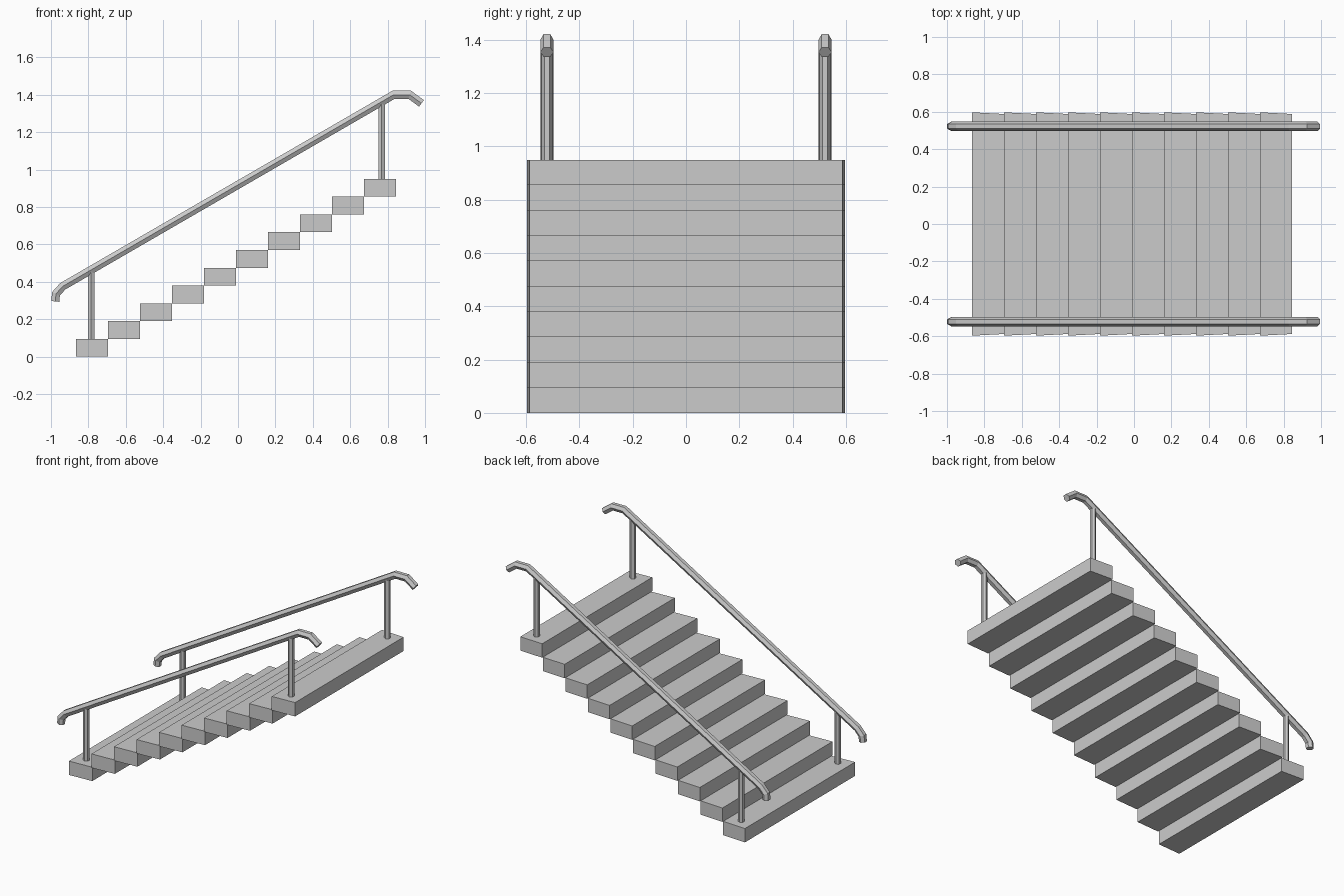
import bpy, bmesh
from math import cos, sin, pi
from mathutils import Vector

if "Cube" in bpy.data.objects:
    bpy.data.objects.remove(bpy.data.objects["Cube"])

STEPS, RISE, RUN, X0 = 10, 0.095, 0.171, -0.865
RAIL_Y = 0.522


def sweep(name, path, radius, y):
    """Six-sided tube along an x/z path with mitred bends, corners facing +-y."""
    pts = [Vector((x, y, z)) for x, z in path]
    side = Vector((0, 1, 0))
    bm = bmesh.new()
    rings = []
    for i, p in enumerate(pts):
        a = (p - pts[i - 1]).normalized() if i > 0 else None
        b = (pts[i + 1] - p).normalized() if i < len(pts) - 1 else None
        a, b = a or b, b or a
        t = (a + b).normalized()
        up = t.cross(side) / t.dot(a)
        rings.append([bm.verts.new(p + radius * (cos(k * pi / 3) * side + sin(k * pi / 3) * up))
                      for k in range(6)])
    for r, s in zip(rings, rings[1:]):
        for k in range(6):
            n = (k + 1) % 6
            bm.faces.new((r[k], r[n], s[n], s[k]))
    bm.faces.new(rings[0])
    bm.faces.new(rings[-1])
    finish(name, bm)


def finish(name, bm):
    bmesh.ops.recalc_face_normals(bm, faces=bm.faces)
    mesh = bpy.data.meshes.new(name)
    bm.to_mesh(mesh)
    bm.free()
    bpy.context.collection.objects.link(bpy.data.objects.new(name, mesh))


# Steps: blocks slightly narrower on the uphill side
for i in range(STEPS):
    bm = bmesh.new()
    bmesh.ops.create_cube(bm, size=1)
    for v in bm.verts:
        half = 0.597 if v.co.x < 0 else 0.588
        v.co = (X0 + RUN * (i + 0.5 + v.co.x),
                half if v.co.y > 0 else -half,
                RISE * (i + 0.5 + v.co.z))
    finish(f"step_{i + 1}", bm)

# Handrails with bent ends, and their posts
rail = [(-0.977, 0.295), (-0.973, 0.336), (-0.937, 0.376),
        (0.832, 1.400), (0.918, 1.400), (0.981, 1.354)]
for label, y in (("front", -RAIL_Y), ("back", RAIL_Y)):
    sweep(f"{label}_handrail", rail, 0.025, y)
    sweep(f"{label}_lower_post", [(-0.785, 0.09), (-0.785, 0.46)], 0.02, y)
    sweep(f"{label}_upper_post", [(0.768, 0.945), (0.768, 1.36)], 0.02, y)
